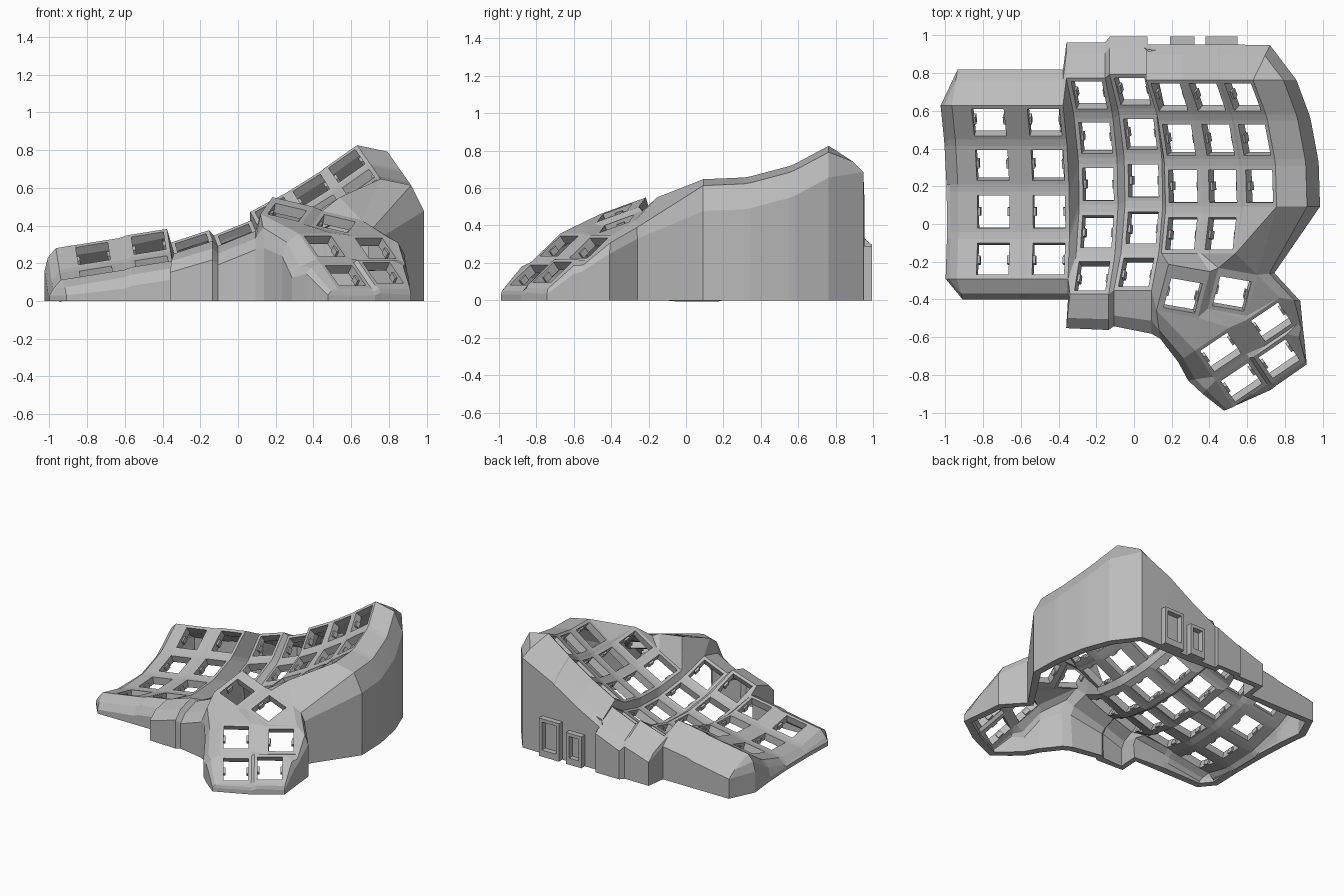
import bpy, bmesh
from math import sin, cos, radians
from mathutils import Vector, Matrix

cube = bpy.data.objects.get("Cube")
if cube:
    bpy.data.objects.remove(cube)

grey = bpy.data.materials.new("light_grey")
grey.use_nodes = True
grey.diffuse_color = (0.5, 0.5, 0.5, 1)
grey.node_tree.nodes["Principled BSDF"].inputs["Base Color"].default_value = (0.5, 0.5, 0.5, 1)

bm = bmesh.new()      # case skin
clips = bmesh.new()   # switch clips inside the holes
K = {}                # key name -> corner verts
HOLE, EDGE, THICK = 0.086, 0.108, 0.055


def face(*verts):
    unique = list(dict.fromkeys(verts))
    if len(unique) > 2:
        bm.faces.new(unique)


def turn(roll, pitch, yaw=0):
    return (Matrix.Rotation(radians(yaw), 4, 'Z') @ Matrix.Rotation(radians(-roll), 4, 'Y')
            @ Matrix.Rotation(radians(pitch), 4, 'X'))


def key(name, pos, rot, left=EDGE, right=EDGE, back=EDGE, front=EDGE):
    """Square plate with a square hole; corners bl, br, fr, fl."""
    m = Matrix.Translation(pos) @ rot
    outer = [(-left, back), (right, back), (right, -front), (-left, -front)]
    inner = [(-HOLE, HOLE), (HOLE, HOLE), (HOLE, -HOLE), (-HOLE, -HOLE)]
    o = [bm.verts.new(m @ Vector((x, y, 0))) for x, y in outer]
    h = [bm.verts.new(m @ Vector((x, y, 0))) for x, y in inner]
    for i in range(4):
        j = (i + 1) % 4
        face(o[i], o[j], h[j], h[i])
    K[name] = dict(zip(("bl", "br", "fr", "fl"), o))
    for side in (-1, 1):
        bmesh.ops.create_cube(clips, size=1, matrix=m @ Matrix.Translation((side * HOLE, 0, -0.035))
                              @ Matrix.Diagonal((0.026, 0.045, 0.035, 1)))


def v(ref):
    name, corner = ref.split(".")
    return K[name][corner]


def web(text):
    face(*[v(r) for r in text.split()])


# Finger columns: concave arcs, each leaning sideways
ARC, BASE, STEP = 0.96, 3, 15
columns = {  # x, y, z of the third row, lean, first and last row
    "A": (-0.745, 0.065, 0.10, 9, 4), "B": (-0.45, 0.065, 0.155, 9, 4),
    "C": (-0.19, 0.21, 0.14, 18, 5), "D": (0.05, 0.23, 0.19, 22, 5),
    "E": (0.26, 0.20, 0.335, 28, 4), "F": (0.47, 0.20, 0.457, 32, 4),
    "G": (0.665, 0.20, 0.59, 35, 3)}
for c, (x, y, z, lean, rows) in columns.items():
    for r in range(1, rows + 1):
        p = BASE + STEP * (3 - r)
        b, a = radians(BASE), radians(p)
        arc = Vector((0, ARC * (sin(a) - sin(b)), ARC * (cos(b) - cos(a))))
        key(f"{c}{r}", Vector((x, y, z)) + turn(lean, 0) @ arc, turn(lean, p),
            left={"A": 0.19}.get(c, EDGE), right={"A": 0.15}.get(c, EDGE))
        if r > 1:
            web(f"{c}{r-1}.fl {c}{r-1}.fr {c}{r}.br {c}{r}.bl")

# Webs between neighbouring columns
names = list(columns)
for c, d in zip(names, names[1:]):
    for r in range(1, min(columns[c][4], columns[d][4]) + 1):
        web(f"{c}{r}.br {d}{r}.bl {d}{r}.fl {c}{r}.fr")
        if r > 1:
            web(f"{c}{r-1}.fr {d}{r-1}.fl {d}{r}.bl {c}{r}.br")

# Thumb cluster plates
upper, lower = turn(-13, 20, -10), turn(0, 39, 34)
key("T1", (0.26, -0.38, 0.47), upper, back=0.16, left=0.12)
key("T2", (0.52, -0.37, 0.41), upper, back=0.13)
for n, pos in (("T3", (0.73, -0.52, 0.28)), ("T4", (0.46, -0.68, 0.29)),
               ("T5", (0.77, -0.715, 0.15)), ("T6", (0.57, -0.84, 0.135))):
    key(n, pos, lower)

# Webs around the thumb cluster and unequal column ends
for t in ("B4.fr C4.fl C5.bl", "B4.fr C5.bl C5.fl", "D4.fr E4.fl D5.br", "D5.br E4.fl T1.bl",
          "D5.br T1.bl D5.fr", "D5.fr T1.bl T1.fl", "E4.fl E4.fr T1.br T1.bl",
          "E4.fr F4.fl T2.bl T1.br", "F4.fl F4.fr T2.bl", "F4.fr T2.br T2.bl",
          "F3.fr G3.fl F4.br", "F4.br G3.fl F4.fr", "G3.fl G3.fr F4.fr", "G3.fr T2.br F4.fr",
          "T1.br T2.bl T2.fl T1.fr", "T1.fl T1.fr T4.bl", "T1.fr T4.br T4.bl",
          "T1.fr T2.fl T4.br", "T2.fl T3.bl T4.br", "T2.fl T2.fr T3.bl", "T2.fr T3.br T3.bl",
          "T2.fr T2.br T3.br", "T4.br T3.bl T3.fl T4.fr", "T4.fl T4.fr T6.br T6.bl",
          "T3.fl T3.fr T5.br T5.bl", "T4.fr T3.fl T5.bl T6.br", "T6.br T5.bl T5.fl T6.fr"):
    web(t)

# Outer wall: sloped rim, then straight down to the ground
wall = []


def rim(refs, dx, dy, dz, bulge=0.6):
    for ref in refs.split():
        top = v(ref)
        mid = bm.verts.new(top.co + Vector((0.7 * dx, 0.7 * dy, dz * (1 - bulge))))
        out = bm.verts.new(top.co + Vector((dx, dy, dz)))
        mid.co.z, out.co.z = max(mid.co.z, 0.04), max(out.co.z, 0.03)
        wall.append((top, mid, out, bm.verts.new((out.co.x, out.co.y, 0))))


rim("A1.bl", 0.03, 0.19, -0.13, 0.4)
rim("A1.br B1.bl B1.br", 0, 0.19, -0.13, 0.4)
rim("C1.bl C1.br", 0, 0.19, -0.13, 0.4)
rim("D1.bl D1.br", 0, 0.2, -0.13, 0.4)
rim("E1.bl E1.br F1.bl F1.br G1.bl", 0, 0.19, -0.14, 0.4)
rim("G1.br", 0.09, 0.185, -0.14, 0.4)
rim("G1.br G1.fr G2.br G2.fr G3.br G3.fr", 0.23, 0, -0.17, 0.8)
rim("T2.br", 0.09, 0.01, -0.1)
rim("T3.br", 0.11, -0.02, -0.1)
rim("T3.fr", 0.03, -0.03, -0.06)
rim("T5.br", 0.09, -0.02, -0.08)
rim("T5.fr", 0.01, -0.02, -0.05)
rim("T5.fl", 0.03, -0.01, -0.04)
rim("T6.fr", 0.02, -0.03, -0.04)
rim("T6.fl", -0.05, -0.02, -0.04)
rim("T6.bl", -0.07, -0.07, -0.06)
rim("T4.fl", -0.13, -0.02, -0.1)
rim("T4.bl", -0.09, -0.06, -0.12)
rim("T1.fl", 0.02, -0.15, -0.18)
rim("D5.fr", 0, -0.23, -0.1)
rim("D5.fl C5.fr", 0, -0.19, -0.1)
rim("C5.fl", -0.02, -0.18, -0.1)
rim("B4.fr B4.fl A4.fr", 0, -0.11, -0.1)
rim("A4.fl", 0.03, -0.11, -0.1)
rim("A4.fl A4.bl A3.fl A3.bl A2.fl A2.bl A1.fl A1.bl", -0.06, 0, -0.12)
for p, q in zip(wall, wall[1:] + wall[:1]):
    for i in range(3):
        face(p[i], q[i], q[i + 1], p[i + 1])


def finish(mesh_bm, name):
    me = bpy.data.meshes.new(name)
    mesh_bm.to_mesh(me)
    mesh_bm.free()
    me.materials.append(grey)
    ob = bpy.data.objects.new(name, me)
    bpy.context.scene.collection.objects.link(ob)
    return ob


bmesh.ops.recalc_face_normals(bm, faces=bm.faces)
bm.faces.ensure_lookup_table()
if bm.faces[0].normal.z < 0:
    bmesh.ops.reverse_faces(bm, faces=bm.faces)
shell = finish(bm, "keyboard_case")
solid = shell.modifiers.new("thickness", 'SOLIDIFY')
solid.thickness, solid.offset = THICK, -1
finish(clips, "switch_clips")

# Raised socket frames low on the back wall
ports = bmesh.new()
for x0, x1, top in ((0.19, 0.32, 0.24), (0.38, 0.55, 0.29)):
    w, t = x1 - x0, 0.025
    for cx, cz, sx, sz in ((x0 + t / 2, top / 2, t, top), (x1 - t / 2, top / 2, t, top),
                           (x0 + w / 2, top - t / 2, w, t), (x0 + w / 2, t, w, 2 * t)):
        bmesh.ops.create_cube(ports, size=1, matrix=Matrix.Translation((cx, 0.965, cz))
                              @ Matrix.Diagonal((sx, 0.06, sz, 1)))
finish(ports, "socket_frames")
